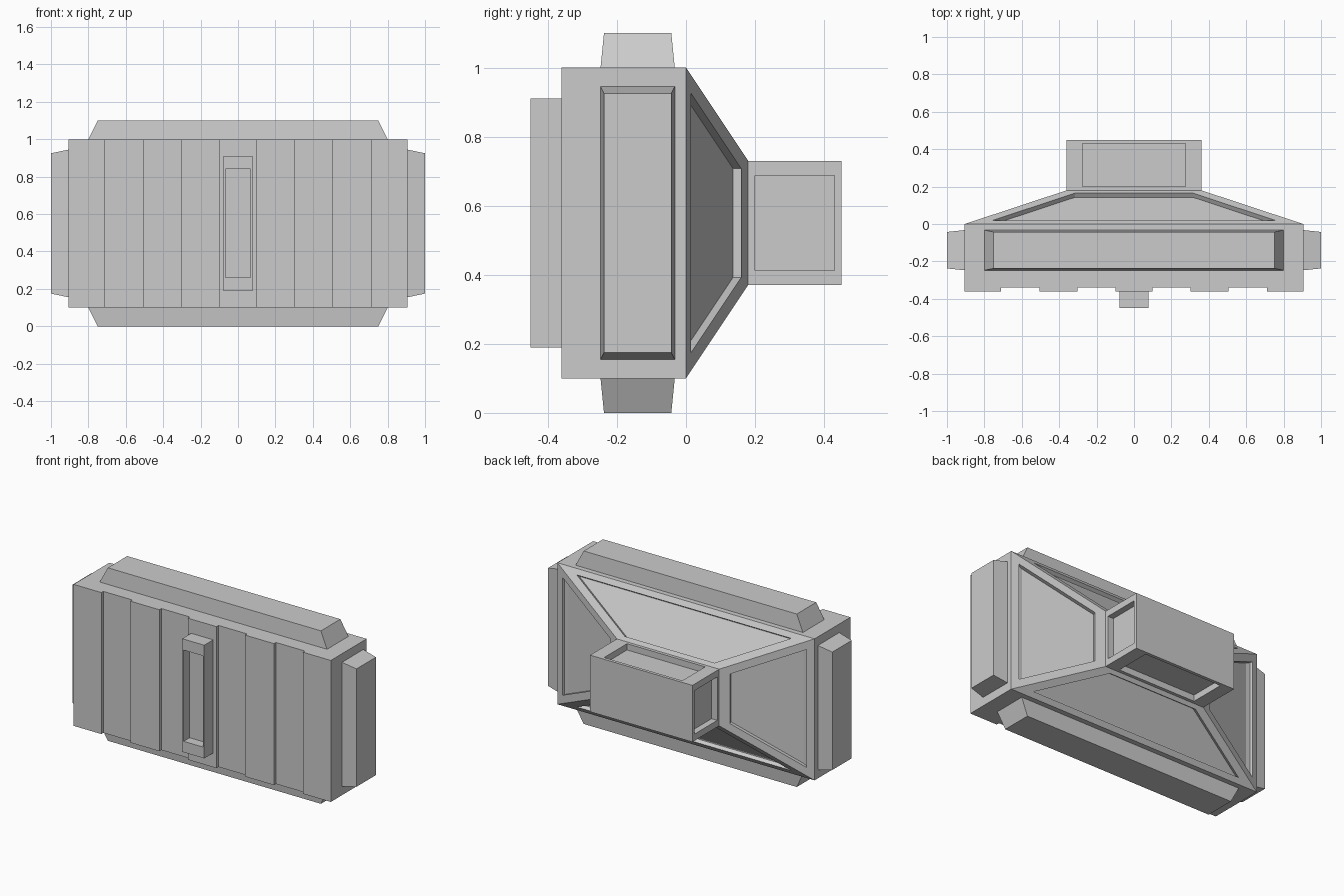
import bpy
import bmesh
from mathutils import Vector

cube = bpy.data.objects.get("Cube")
if cube:
    bpy.data.objects.remove(cube, do_unlink=True)

grey = bpy.data.materials.new("plain_grey")
grey.use_nodes = True
grey.diffuse_color = (0.6, 0.6, 0.6, 1)
grey.node_tree.nodes["Principled BSDF"].inputs["Base Color"].default_value = (0.6, 0.6, 0.6, 1)

MID = 0.55  # height of the centre line


def finish(name, bm):
    mesh = bpy.data.meshes.new(name)
    bm.to_mesh(mesh)
    bm.free()
    mesh.materials.append(grey)
    obj = bpy.data.objects.new(name, mesh)
    bpy.context.collection.objects.link(obj)
    return obj


def block(place):
    """Six-sided block whose corners (signs -1/+1 per axis) are placed by a function."""
    bm = bmesh.new()
    bmesh.ops.create_cube(bm, size=2)
    for v in bm.verts:
        v.co = place(*[round(c) for c in v.co])
    bmesh.ops.recalc_face_normals(bm, faces=bm.faces)
    bm.normal_update()
    return bm


def ring(bm, face, coords):
    """Inset a face and put its new corners at the given positions."""
    bmesh.ops.inset_individual(bm, faces=[face], thickness=0.001)
    for v, co in zip(list(face.verts), coords):
        v.co = co


def pocket(bm, face, place, depth):
    """Cut a straight-walled recess with corners moved by a function."""
    normal = face.normal.copy()
    rim = [place(v.co.copy()) for v in face.verts]
    ring(bm, face, rim)
    ring(bm, face, [co - normal * depth for co in rim])


def facing(bm, direction):
    return max(bm.faces, key=lambda f: f.normal.dot(Vector(direction)))


def shrink(face, mx, my, mz):
    """Corner mover that pulls corners towards the face centre by fixed margins."""
    c = face.calc_center_median()

    def move(co):
        step = [m if a < b else -m for a, b, m in zip(co, c, (mx, my, mz))]
        return co + Vector(step)
    return move


# Body: slab with alternating raised and sunken front panels
seams = [-0.905, -0.71, -0.505, -0.302, -0.1, 0.1, 0.302, 0.505, 0.71, 0.905]
outline = [(0.905, 0), (-0.905, 0)]
for i, (a, b) in enumerate(zip(seams, seams[1:])):
    y = -0.36 if i % 2 == 0 else -0.34
    outline += [(a, y), (b, y)]
bm = bmesh.new()
base = bm.faces.new([bm.verts.new((x, y, 0.1)) for x, y in outline])
top = bmesh.ops.extrude_face_region(bm, geom=[base])["geom"]
bmesh.ops.translate(bm, vec=(0, 0, 0.9), verts=[g for g in top if isinstance(g, bmesh.types.BMVert)])
bmesh.ops.recalc_face_normals(bm, faces=bm.faces)
finish("body", bm)

# Tapered pads on the four edges of the body
for s, side in ((1, "left"), (-1, "right")):
    finish(side + "_pad", block(lambda x, y, z: (
        s * (0.9525 + 0.0475 * x),
        -0.14 + y * (0.1025 - 0.005 * x),
        MID + z * (0.385 - 0.01 * x))))
for s, side in ((1, "top"), (-1, "bottom")):
    finish(side + "_pad", block(lambda x, y, z: (
        x * (0.775 - 0.025 * z),
        -0.14 + y * (0.1025 - 0.005 * z),
        MID + s * (0.5 + 0.05 * z))))

# Front handle with a deep slot
bm = block(lambda x, y, z: (0.0775 * x, -0.405 + 0.045 * y, MID + 0.36 * z))
front = facing(bm, (0, -1, 0))
pocket(bm, front, shrink(front, 0.01, 0, 0.07), 0.06)
finish("front_handle", bm)


# Rear hopper: tapered block with a recessed panel on each slope
def half_sizes(y):
    t = y / 0.18
    return 0.905 - 0.545 * t, 0.45 - 0.27 * t


def hopper_corner(x, y, z):
    yy = 0.09 + 0.09 * y
    hx, hz = half_sizes(yy)
    return (hx * x, yy, MID + hz * z)


def slope_panel(mx, mz, y_near, y_far):
    def move(co):
        y = y_near if co.y < 0.09 else y_far
        hx, hz = half_sizes(y)
        sx = 1 if co.x > 0 else -1
        sz = 1 if co.z > MID else -1
        return Vector((sx * (hx - mx), y, MID + sz * (hz - mz)))
    return move


bm = block(hopper_corner)
slopes = [f for f in bm.faces if abs(f.normal.y) < 0.99]
for f in slopes:
    if abs(f.normal.z) > 0.1:
        pocket(bm, f, slope_panel(0.09, 0, 0.02, 0.165), 0.027)
    else:
        pocket(bm, f, slope_panel(0, 0.0525, 0.015, 0.16), 0.025)
bmesh.ops.delete(bm, geom=[facing(bm, (0, -1, 0))], context="FACES_ONLY")
finish("rear_hopper", bm)

# Rear block with shallow pockets on its top, bottom and sides
bm = block(lambda x, y, z: (0.36 * x, 0.315 + 0.135 * y, MID + 0.18 * z))
for f in [f for f in bm.faces if abs(f.normal.y) < 0.5]:
    margins = (0.085, 0.02, 0) if abs(f.normal.z) > 0.5 else (0, 0.02, 0.042)
    pocket(bm, f, shrink(f, *margins), 0.04)
finish("rear_block", bm)
